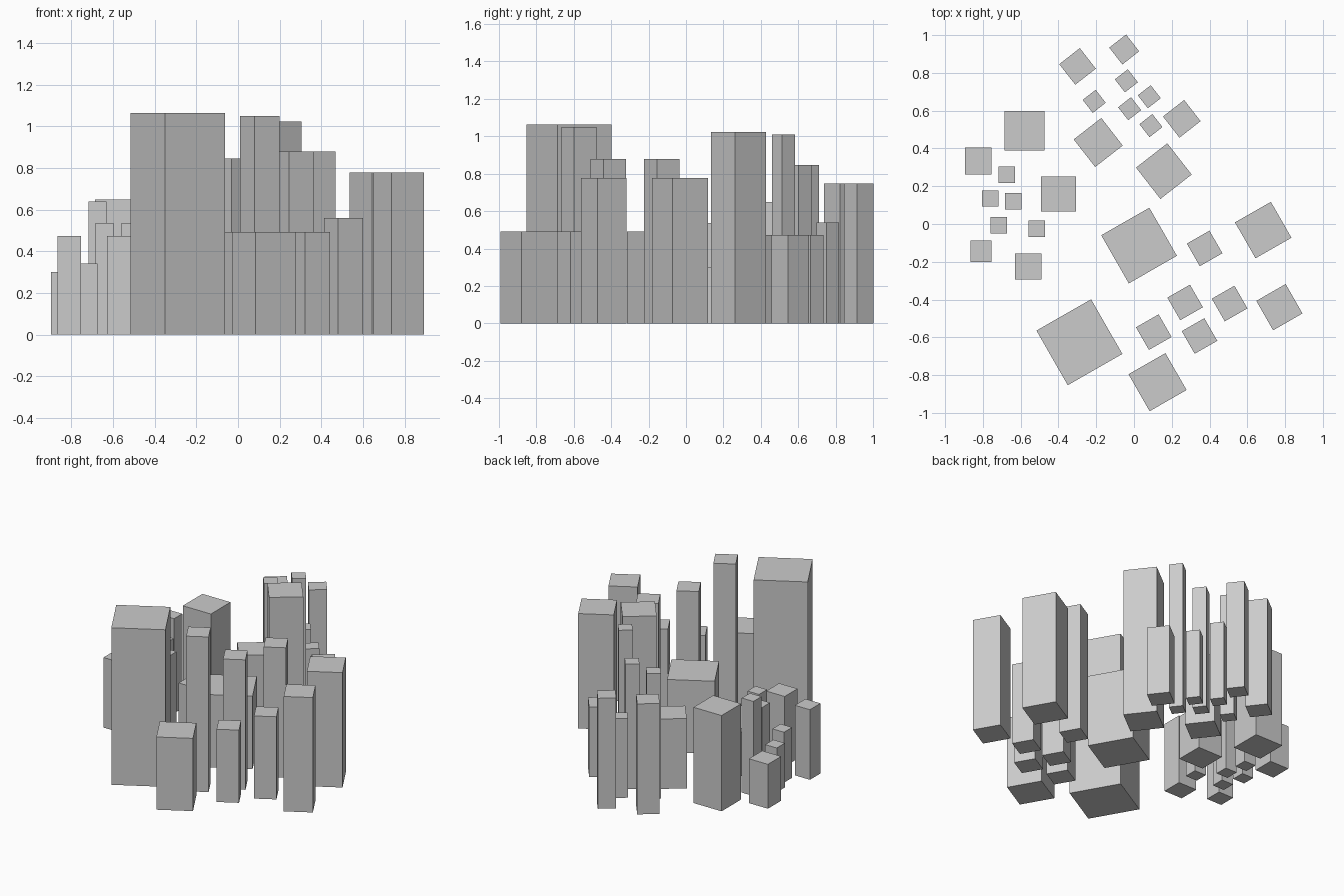
import bpy, bmesh
from math import radians
from mathutils import Matrix, Vector

if "Cube" in bpy.data.objects:
    bpy.data.objects.remove(bpy.data.objects["Cube"])

# One city block: x, y offset from the tallest tower, square side, height
BLOCK = [
    (0.000, 0.000, 0.210, 0.648),
    (-0.245, -0.160, 0.142, 0.300),
    (-0.094, -0.232, 0.087, 0.640),
    (0.181, -0.333, 0.185, 0.300),
    (-0.181, -0.358, 0.087, 0.300),
    (-0.060, -0.372, 0.087, 0.536),
    (-0.137, -0.499, 0.087, 0.341),
    (0.064, -0.518, 0.087, 0.536),
    (-0.230, -0.637, 0.113, 0.474),
    (0.020, -0.718, 0.138, 0.474),
]


def tower(name, x, y, side, height, place):
    """Square tower standing on the ground."""
    bm = bmesh.new()
    bmesh.ops.create_cube(bm, size=1)
    local = (Matrix.Translation((x, y, height / 2))
             @ Matrix.Diagonal((side, side, height, 1)))
    bm.transform(place @ local)
    mesh = bpy.data.meshes.new(name)
    bm.to_mesh(mesh)
    bm.free()
    bpy.context.collection.objects.link(bpy.data.objects.new(name, mesh))


def district(name, x, y, angle, width_scale, height_scale):
    """Copy of the block, turned and scaled."""
    place = (Matrix.Translation((x, y, 0))
             @ Matrix.Rotation(radians(angle), 4, 'Z')
             @ Matrix.Diagonal((width_scale, width_scale, height_scale, 1)))
    for i, (tx, ty, side, height) in enumerate(BLOCK, 1):
        tower(f"{name}_tower_{i}", tx, ty, side, height, place)


# Three districts around the centre
district("left_district", -0.580, 0.493, 0, 1.0, 1.0)
district("front_district", -0.289, -0.626, 119.8, 1.587, 1.64)
district("back_district", 0.158, 0.280, 217.9, 1.0, 1.577)
